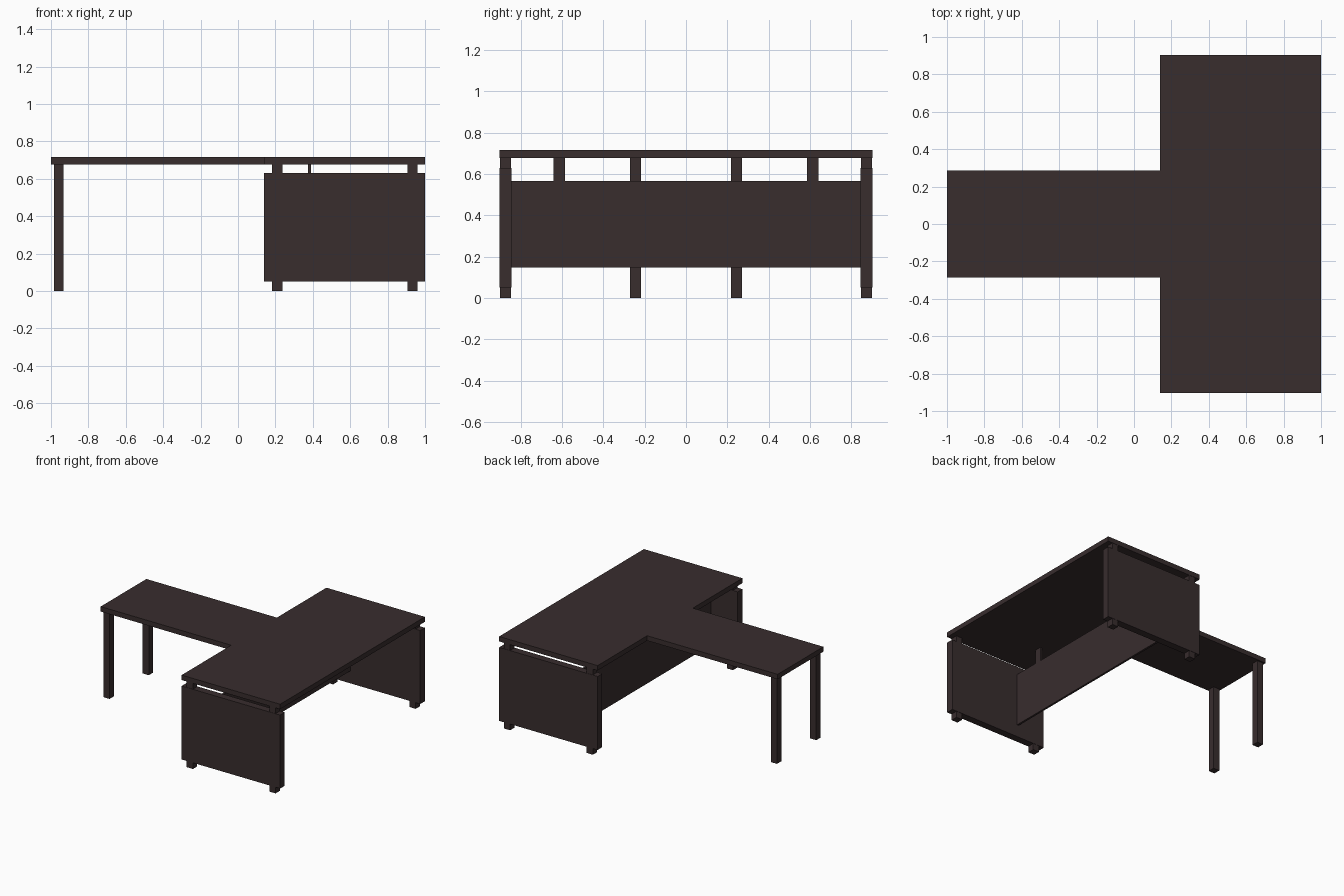
import bpy

if "Cube" in bpy.data.objects:
    bpy.data.objects.remove(bpy.data.objects["Cube"])

# One dark wood colour for the whole desk
wood = bpy.data.materials.new("dark brown wood")
wood.diffuse_color = (0.0395, 0.0262, 0.0270, 1)
wood.use_nodes = True
wood.node_tree.nodes["Principled BSDF"].inputs["Base Color"].default_value = wood.diffuse_color


def box(name, x, y, z):
    """Box from (min, max) ranges on each axis."""
    bpy.ops.mesh.primitive_cube_add(size=1, location=[sum(r) / 2 for r in (x, y, z)])
    ob = bpy.context.object
    ob.name = name
    ob.scale = [r[1] - r[0] for r in (x, y, z)]
    bpy.ops.object.transform_apply(location=False, rotation=False, scale=True)
    ob.data.materials.append(wood)
    return ob


def both_sides(name, x, y, z):
    """Box and its copy mirrored across y = 0."""
    box("front_" + name, x, (-y[1], -y[0]), z)
    box("back_" + name, x, y, z)


TOP, UNDER = 0.716, 0.677

# Main desktop and the narrower side return
box("main_desktop", (0.14, 1.0), (-0.903, 0.903), (UNDER, TOP))
box("return_desktop", (-1.0, 0.14), (-0.285, 0.285), (UNDER, TOP))

# Return legs
both_sides("return_leg", (-0.985, -0.932), (0.218, 0.272), (0, UNDER))

# End panels, with feet below and spacers above
both_sides("end_panel", (0.14, 1.0), (0.845, 0.903), (0.05, 0.63))
for side, x in (("inner", (0.183, 0.237)), ("outer", (0.905, 0.959))):
    both_sides(side + "_foot", x, (0.847, 0.901), (0, 0.05))
    both_sides(side + "_spacer", x, (0.847, 0.901), (0.63, UNDER))

# Modesty panel hung from two thin brackets
box("modesty_panel", (0.374, 0.39), (-0.845, 0.845), (0.148, 0.567))
both_sides("panel_bracket", (0.374, 0.39), (0.586, 0.640), (0.567, UNDER))
